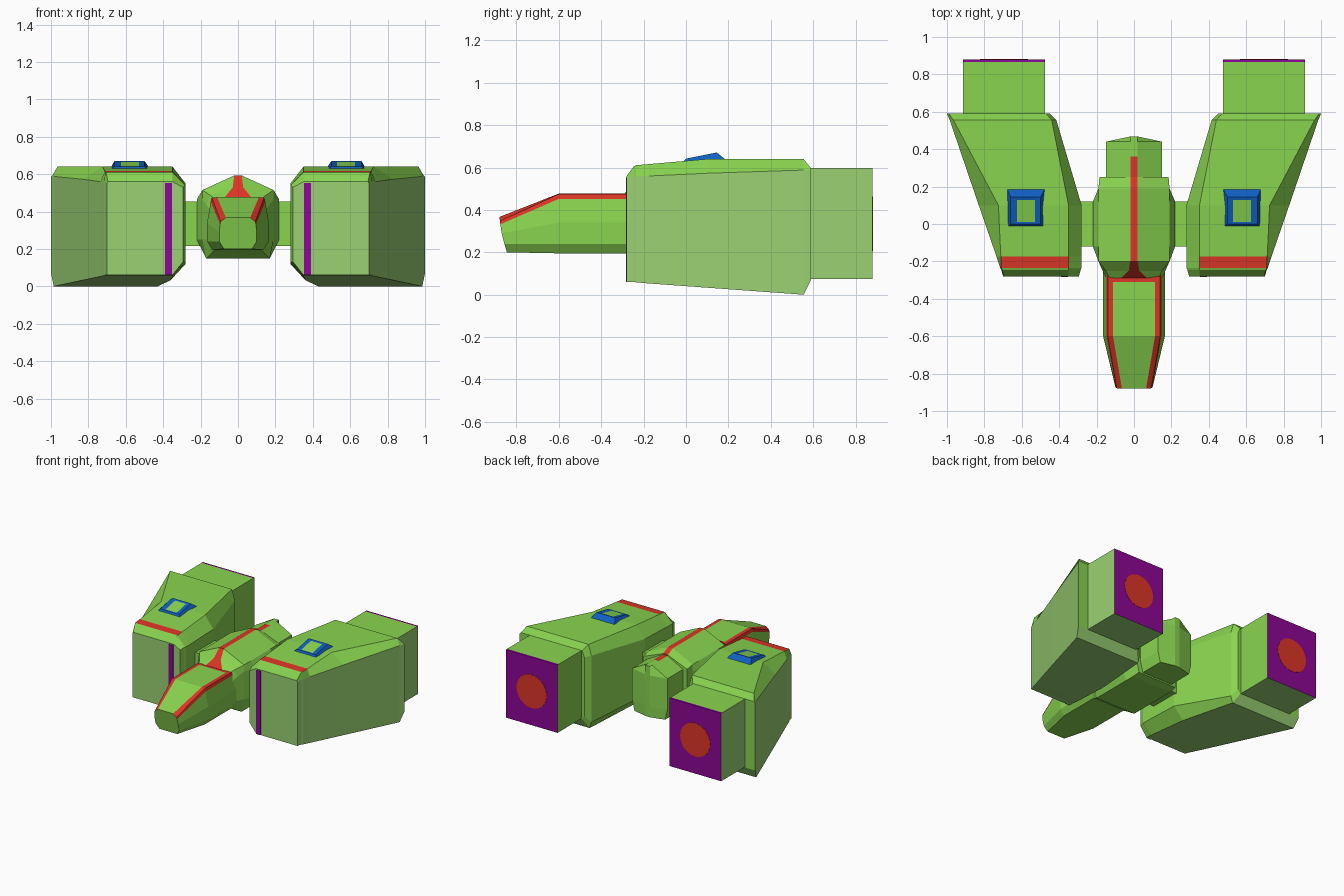
import bpy, bmesh, math

if "Cube" in bpy.data.objects:
    bpy.data.objects.remove(bpy.data.objects["Cube"])


def material(name, rgb):
    m = bpy.data.materials.new(name)
    m.diffuse_color = (*rgb, 1)
    m.use_nodes = True
    m.node_tree.nodes["Principled BSDF"].inputs["Base Color"].default_value = m.diffuse_color
    return m


MATS = [material("lime_green", (0.25, 0.66, 0.08)), material("red", (0.73, 0.035, 0.02)),
        material("purple", (0.265, 0.002, 0.305)), material("blue", (0.005, 0.115, 0.53)),
        material("pale_green", (0.32, 0.64, 0.17))]
GREEN, RED, PURPLE, BLUE, PALE = range(5)


def loft(name, rings, rule=lambda i, j: GREEN, caps=(GREEN, GREEN), mirror=False):
    """Skin a list of equal-length rings; rule(row, column) picks the colour."""
    bm = bmesh.new()
    vs = [[bm.verts.new(p) for p in r] for r in rings]
    n = len(rings[0])
    for i in range(len(rings) - 1):
        for j in range(n):
            k = (j + 1) % n
            f = bm.faces.new((vs[i][j], vs[i][k], vs[i + 1][k], vs[i + 1][j]))
            f.material_index = rule(i, j)
    for ring, c in zip((vs[0], vs[-1]), caps):
        bm.faces.new(ring).material_index = c
    bmesh.ops.recalc_face_normals(bm, faces=bm.faces[:])
    me = bpy.data.meshes.new(name)
    bm.to_mesh(me)
    bm.free()
    ob = bpy.data.objects.new(name, me)
    bpy.context.collection.objects.link(ob)
    for m in MATS:
        me.materials.append(m)
    if mirror:
        ob.modifiers.new("mirror", 'MIRROR').use_mirror_merge = False
    return ob


def rect(x0, x1, z0, z1, y):
    return [(x0, y, z0), (x1, y, z0), (x1, y, z1), (x0, y, z1)]


def both(y, half):
    """Symmetric ring from a half profile of (x, z) or (x, z, own y) points."""
    r = [(p[0], p[2] if len(p) > 2 else y, p[1]) for p in half]
    return r + [(-x, yy, z) for x, yy, z in reversed(r)]


# side pods: y, outer x, top outer x, top inner x, inner x, inner bottom x,
# bottom z, inner low z, inner high z, side top z, top z
rows = [(-.28, .70, .695, .35, .295, .35, .06, .13, .53, .55, .56),
        (-.245, .71, .705, .35, .285, .35, .06, .13, .54, .557, .607),
        (-.235, .715, .71, .35, .28, .35, .058, .13, .54, .558, .611),
        (-.175, .735, .712, .35, .28, .35, .053, .13, .54, .56, .616),
        (.10, .83, .725, .35, .28, .36, .033, .12, .55, .573, .64),
        (.555, .985, .965, .44, .415, .43, .0, .05, .56, .588, .64),
        (.59, 1.0, .99, .47, .45, .47, .07, .10, .55, .587, .597)]
pod = [[(xo, y, zb), (xo, y, zs), (xto, y, zt), (xti, y, zt), (xi, y, zu), (xi, y, zl), (xb, y, zb)]
       for y, xo, xto, xti, xi, xb, zb, zl, zu, zs, zt in rows]


# pale outer side and underside, red band across the top
def pod_colour(i, j):
    if i == 2 and j == 2:
        return RED
    return PALE if j in (0, 6) else GREEN


loft("side_pods", pod, pod_colour, (PALE, GREEN), mirror=True)

# purple strip on the pod front
loft("pod_front_strip", [rect(.352, .39, .06, .552, -.284), rect(.352, .39, .06, .552, -.279)],
     lambda i, j: PURPLE, (PURPLE, PURPLE), mirror=True)

# rear engine boxes with purple ends and round red outlets
loft("engine_box", [rect(.475, .915, .075, .597, y) for y in (.58, .865, .88)],
     lambda i, j: PALE if j < 2 else PURPLE if i == 1 and j == 2 else GREEN, (GREEN, PURPLE), mirror=True)
disc = [[(.695 + .128 * math.cos(t * math.tau / 24), y, .335 + .128 * math.sin(t * math.tau / 24))
         for t in range(24)] for y in (.876, .882)]
loft("engine_outlet", disc, lambda i, j: RED, (RED, RED), mirror=True)


# tilted hatches on top of the pods
def hatch_ring(x0, x1, y0, y1, z0, z1):
    return [(x0, y0, z0), (x1, y0, z0), (x1, y1, z1), (x0, y1, z1)]


loft("pod_hatch", [hatch_ring(.475, .68, -.02, .19, .62, .635),
                   hatch_ring(.50, .66, 0, .145, .642, .671),
                   hatch_ring(.53, .625, .012, .128, .642, .666)],
     lambda i, j: BLUE, (BLUE, GREEN), mirror=True)

# arms joining the pods to the body
arm = [[(x, y, z) for y, z in ((-.12, .215), (.12, .215), (.12, .455), (-.12, .455))] for x in (.17, .33)]
loft("pod_arm", arm, mirror=True)


# central body with red ridge stripe that flares at the nose root
def hull(y, w, top, shoulder, floor, side=None):
    s = side or w
    return both(y, [(.02, top), (w, shoulder), (s, shoulder - .05), (s, .25), (w - .02, floor), (.02, floor)])


tail = [(.02, .56), (.15, .49), (.15, .44), (.15, .25), (.13, .17), (.02, .17)]
body = [both(-.29, [(.07, .477), (.13, .472), (.15, .41), (.15, .25), (.12, .20), (.02, .20)]),
        both(-.25, [(.028, .53), (.15, .488), (.168, .435), (.168, .25), (.14, .18), (.02, .18)]),
        hull(-.20, .19, .593, .515, .15), hull(-.12, .19, .593, .515, .15, .22),
        hull(.12, .19, .593, .515, .15, .22), hull(.19, .19, .593, .515, .15),
        hull(.25, .185, .565, .50, .16), both(.251, tail), both(.36, tail), both(.44, tail),
        both(.468, [(.02, z) for x, z in tail])]
loft("central_body", body, lambda i, j: RED if j == 11 and i < 8 else GREEN)

# nose with red edge stripes and a red band at its root
mid = [(.112, .477), (.14, .475), (.146, .452), (.165, .34), (.165, .24), (.135, .195)]
tip = [(.065, .367, -.88), (.092, .347, -.878), (.096, .332, -.876),
       (.10, .29, -.87), (.10, .24, -.857), (.075, .20, -.845)]
nose = [both(y, mid) for y in (-.18, -.25, -.31, -.60)] + [both(0, tip)]
loft("nose", nose, lambda i, j: RED if i and j in (0, 1, 9, 10) or (j == 11 and i == 1) else GREEN)
